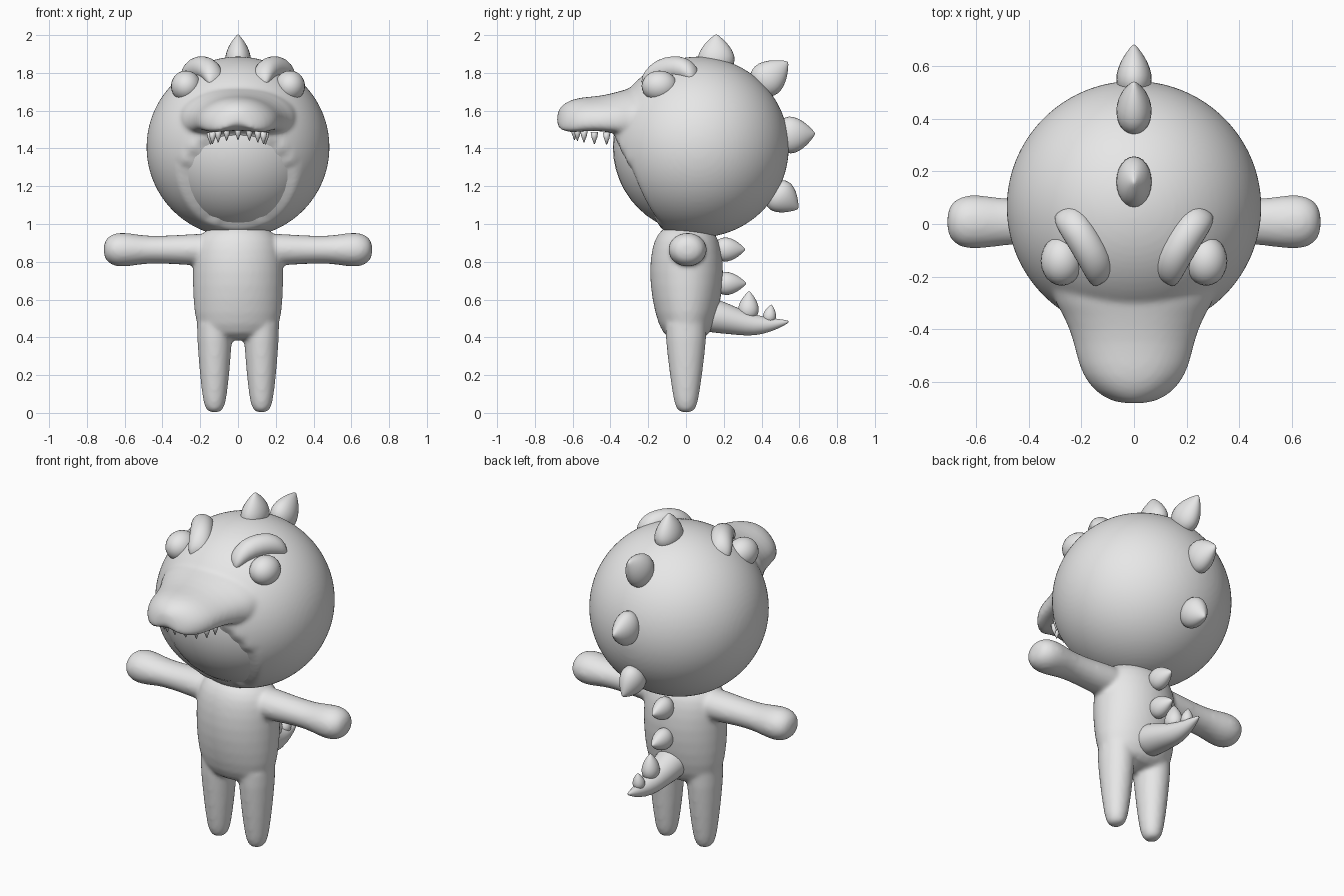
import bpy
import bmesh
from math import cos, sin, pi, radians
from mathutils import Vector, Matrix

cube = bpy.data.objects.get("Cube")
if cube:
    bpy.data.objects.remove(cube, do_unlink=True)

grey = bpy.data.materials.new("plain_grey")
grey.use_nodes = True
grey.diffuse_color = (0.8, 0.8, 0.8, 1)
grey.node_tree.nodes["Principled BSDF"].inputs["Base Color"].default_value = (0.8, 0.8, 0.8, 1)

X, Y, Z = Vector((1, 0, 0)), Vector((0, 1, 0)), Vector((0, 0, 1))
HEAD = Vector((0, 0.065, 1.407))


def loft(bm, rings, u, v, sides=16, power=1.0, droop=0.0):
    """Skin rings of (centre, radius_u, radius_v); droop bends the sides down."""
    loops = []
    for centre, ru, rv in rings:
        loop = []
        for i in range(sides):
            c, s = cos(2 * pi * i / sides), sin(2 * pi * i / sides)
            c = abs(c) ** power * (1 if c > 0 else -1)
            s = abs(s) ** power * (1 if s > 0 else -1)
            loop.append(bm.verts.new(Vector(centre) + u * ru * c + v * (rv * s) - Z * droop * c * c))
        loops.append(loop)
    for a, b in zip(loops, loops[1:]):
        for i in range(sides):
            j = (i + 1) % sides
            bm.faces.new((a[i], a[j], b[j], b[i]))
    bm.faces.new(loops[0][::-1])
    bm.faces.new(loops[-1])


def ball(bm, centre, size, segments=48):
    matrix = Matrix.Translation(centre) @ Matrix.Diagonal((*size, 1))
    return bmesh.ops.create_uvsphere(bm, u_segments=segments, v_segments=segments // 2,
                                     radius=1, matrix=matrix)["verts"]


def finish(bm, name, subsurf=0, voxel=0, smooth=0):
    bmesh.ops.recalc_face_normals(bm, faces=bm.faces)
    for f in bm.faces:
        f.smooth = True
    mesh = bpy.data.meshes.new(name)
    bm.to_mesh(mesh)
    bm.free()
    mesh.materials.append(grey)
    ob = bpy.data.objects.new(name, mesh)
    bpy.context.collection.objects.link(ob)
    if subsurf:
        mod = ob.modifiers.new("Rounded", "SUBSURF")
        mod.levels = mod.render_levels = subsurf
    if voxel:
        mod = ob.modifiers.new("Merge", "REMESH")
        mod.mode = "VOXEL"
        mod.voxel_size = voxel
        mod.use_smooth_shade = True
    if smooth:
        mod = ob.modifiers.new("Blend", "SMOOTH")
        mod.factor = 0.5
        mod.iterations = smooth
    return ob


# Body: torso, legs and arms merged into one soft skin
bm = bmesh.new()
torso = [(0.38, 0.17, 0.10), (0.46, 0.225, 0.15), (0.6, 0.24, 0.185), (0.75, 0.243, 0.2),
         (0.88, 0.235, 0.185), (0.95, 0.2, 0.155), (1.0, 0.12, 0.1)]
loft(bm, [((0, 0.003, z), rx, ry) for z, rx, ry in torso], X, Y, 24)
leg = [(0.55, 0.1, 0.12), (0.4, 0.096, 0.112), (0.2, 0.08, 0.088), (0.07, 0.064, 0.068),
       (0.02, 0.05, 0.054), (0, 0.025, 0.025)]
arm = [(0.1, 0.1, 0.09), (0.22, 0.1, 0.087), (0.35, 0.088, 0.077), (0.48, 0.088, 0.073),
       (0.56, 0.102, 0.088), (0.64, 0.108, 0.096), (0.69, 0.082, 0.072), (0.712, 0.04, 0.035)]
for side in (-1, 1):
    loft(bm, [((side * 0.124, 0, z), rx, ry) for z, rx, ry in leg], X, Y)
    loft(bm, [((side * x, 0.008, 0.864), ry, rz) for x, ry, rz in arm], Y, Z)
finish(bm, "body", subsurf=1, voxel=0.012, smooth=8)

# Hood: sphere with a slanted flat opening, merged with the snout
bm = bmesh.new()
ball(bm, HEAD, (0.487, 0.482, 0.48))
normal = Vector((0, -0.895, -0.447))
cut = bmesh.ops.bisect_plane(bm, geom=bm.verts[:] + bm.edges[:] + bm.faces[:],
                             plane_co=HEAD + normal * 0.376, plane_no=normal, clear_outer=True)
rim = [e for e in cut["geom_cut"] if isinstance(e, bmesh.types.BMEdge)]
bmesh.ops.contextual_create(bm, geom=rim)
snout = [(-0.1, 0.34, 1.75, 1.46), (-0.26, 0.33, 1.735, 1.46), (-0.35, 0.265, 1.705, 1.48),
         (-0.45, 0.23, 1.68, 1.5), (-0.54, 0.212, 1.675, 1.5), (-0.61, 0.175, 1.662, 1.49),
         (-0.66, 0.12, 1.63, 1.51), (-0.685, 0.05, 1.59, 1.54)]
loft(bm, [((0, y, (top + low) / 2), w, (top - low) / 2) for y, w, top, low in snout],
     X, Z, 24, power=0.8, droop=0.05)
finish(bm, "hood", subsurf=1, voxel=0.012, smooth=6)

# Face bulging out of the hood opening
bm = bmesh.new()
ball(bm, HEAD, (0.457, 0.452, 0.455))
finish(bm, "face")

# Teeth along the front edge of the snout
bm = bmesh.new()
row = [(0, -0.59), (0.06, -0.575), (0.105, -0.54), (0.135, -0.485), (0.145, -0.42)]
for x, y in row + [(-x, y) for x, y in row[1:]]:
    top = 1.51 - 1.2 * x * x
    loft(bm, [((x, y, top), 0.02, 0.02), ((x, y, top - 0.03), 0.015, 0.015),
              ((x, y, top - 0.065), 0.002, 0.002)], X, Y, 8)
finish(bm, "teeth")

# Eyes and heavy brows
brow = [(0.115, -0.225, 1.75, 0.03), (0.12, -0.205, 1.765, 0.055), (0.14, -0.15, 1.81, 0.064),
        (0.185, -0.07, 1.83, 0.064), (0.23, 0.0, 1.82, 0.064), (0.26, 0.042, 1.79, 0.055),
        (0.27, 0.06, 1.77, 0.03)]
for side, label in ((-1, "right"), (1, "left")):
    bm = bmesh.new()
    ball(bm, (side * 0.275, -0.14, 1.73), (0.08, 0.095, 0.082), 24)
    finish(bm, label + "_eye")
    bm = bmesh.new()
    across = Vector((side * 0.87, -0.5, 0))
    loft(bm, [((side * x, y, z), r, r) for x, y, z, r in brow], across, Z)
    finish(bm, label + "_brow", subsurf=1)

# Tail
bm = bmesh.new()
tail = [(0.05, 0.53, 0.1), (0.17, 0.513, 0.092), (0.27, 0.485, 0.074), (0.36, 0.463, 0.058),
        (0.45, 0.465, 0.037), (0.52, 0.478, 0.016), (0.545, 0.483, 0.004)]
loft(bm, [((0, y, z), r, r) for y, z, r in tail], X, Z)
finish(bm, "tail", subsurf=1)

# Spikes down the head, back and tail: y, z, angle, length, half width, half depth
spikes = [("head", 0.16, 1.85, 90, 0.155, 0.072, 0.104), ("head", 0.41, 1.75, 40, 0.17, 0.072, 0.1),
          ("head", 0.53, 1.47, 3, 0.155, 0.072, 0.104), ("head", 0.48, 1.16, -35, 0.14, 0.072, 0.094),
          ("back", 0.19, 0.865, 0, 0.125, 0.055, 0.068), ("back", 0.195, 0.685, 0, 0.125, 0.055, 0.065),
          ("tail", 0.33, 0.53, 88, 0.115, 0.05, 0.058), ("tail", 0.44, 0.5, 80, 0.075, 0.035, 0.037)]
profile = [(-0.3, 0.7), (0, 0.98), (0.25, 1), (0.55, 0.77), (0.8, 0.42), (1, 0.04)]
for place, y, z, angle, length, wide, deep in spikes:
    a = radians(angle)
    out, up = Vector((0, cos(a), sin(a))), Vector((0, -sin(a), cos(a)))
    bm = bmesh.new()
    loft(bm, [(Vector((0, y, z)) + out * length * t, wide * r, deep * r) for t, r in profile], X, up, 12)
    finish(bm, place + "_spike", subsurf=1)
